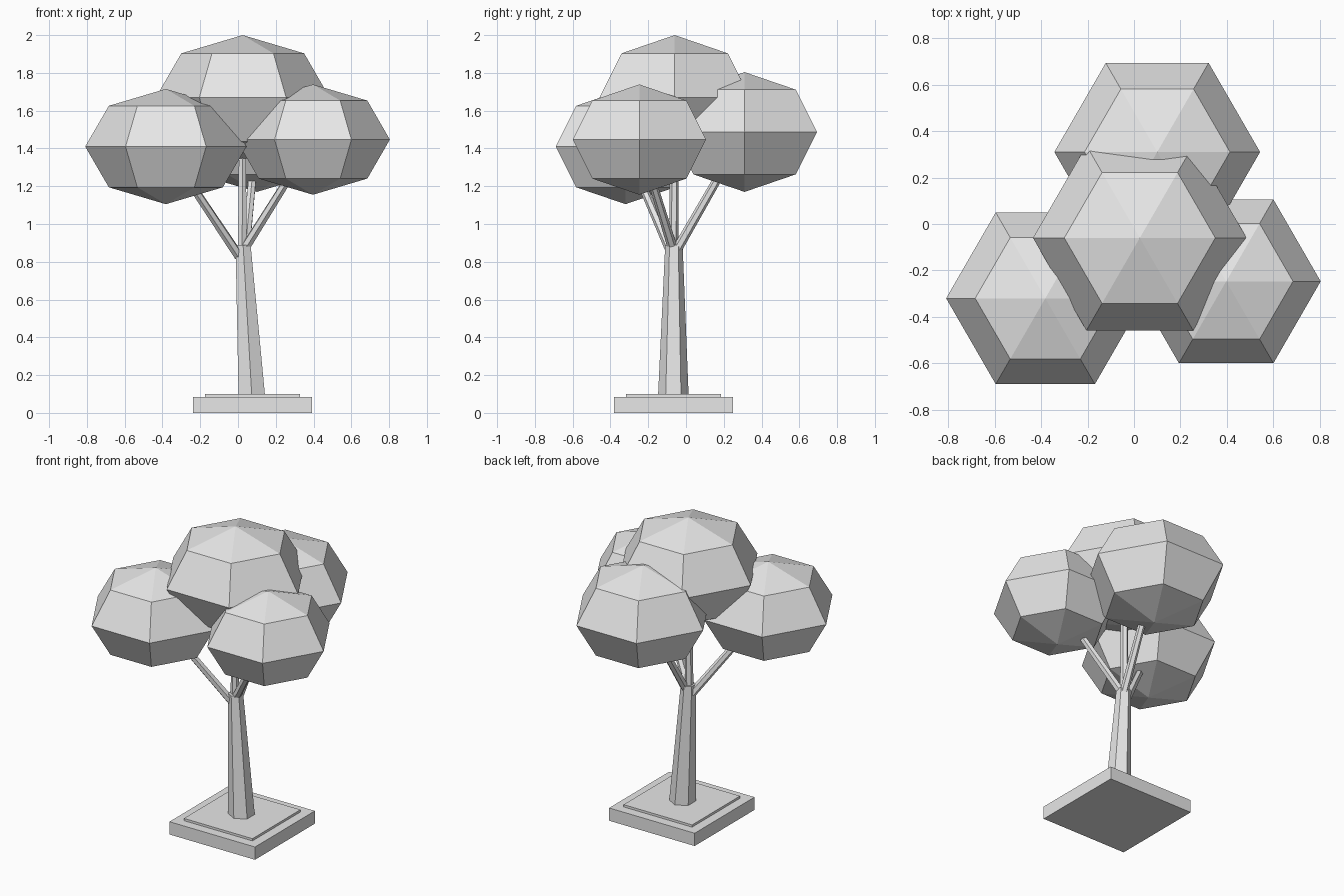
import bpy, bmesh
from math import sin, cos, pi
from mathutils import Vector

cube = bpy.data.objects.get("Cube")
if cube:
    bpy.data.objects.remove(cube)

grey = bpy.data.materials.new("plain_grey")
grey.use_nodes = True
grey.diffuse_color = (0.8, 0.8, 0.8, 1)
grey.node_tree.nodes["Principled BSDF"].inputs["Base Color"].default_value = grey.diffuse_color


def finish(name, bm):
    bmesh.ops.recalc_face_normals(bm, faces=bm.faces)
    mesh = bpy.data.meshes.new(name)
    bm.to_mesh(mesh)
    bm.free()
    mesh.materials.append(grey)
    obj = bpy.data.objects.new(name, mesh)
    bpy.context.collection.objects.link(obj)
    return obj


def slab(name, centre, side, bottom, top):
    bm = bmesh.new()
    bmesh.ops.create_cube(bm, size=1)
    for v in bm.verts:
        v.co = (centre[0] + v.co.x * side, centre[1] + v.co.y * side,
                bottom + (v.co.z + 0.5) * (top - bottom))
    return finish(name, bm)


def canopy(name, centre, radius, height):
    """Hexagonal squashed ball: pole, three rings, pole."""
    bm = bmesh.new()
    c = Vector(centre)
    poles = [bm.verts.new(c + Vector((0, 0, s * height))) for s in (-1, 1)]
    rings = []
    for lat in (-pi / 4, 0, pi / 4):
        rings.append([bm.verts.new(c + Vector((
            radius * cos(lat) * cos(i * pi / 3),
            radius * cos(lat) * sin(i * pi / 3),
            height * sin(lat)))) for i in range(6)])
    for i in range(6):
        j = (i + 1) % 6
        bm.faces.new((poles[0], rings[0][j], rings[0][i]))
        bm.faces.new((poles[1], rings[2][i], rings[2][j]))
        for low, high in zip(rings, rings[1:]):
            bm.faces.new((low[i], low[j], high[j], high[i]))
    return finish(name, bm)


def limb(name, start, end, r1, r2, level_ends=False):
    """Tapered hexagonal rod between two points."""
    start, end = Vector(start), Vector(end)
    axis = Vector((0, 0, 1)) if level_ends else (end - start).normalized()
    side = axis.cross(Vector((1, 0, 0))).normalized()
    other = axis.cross(side)
    bm = bmesh.new()
    rings = [[bm.verts.new(p + r * (side * cos(i * pi / 3) + other * sin(i * pi / 3)))
              for i in range(6)] for p, r in ((start, r1), (end, r2))]
    for i in range(6):
        j = (i + 1) % 6
        bm.faces.new((rings[0][i], rings[0][j], rings[1][j], rings[1][i]))
    for ring in rings:
        bm.faces.new(ring)
    return finish(name, bm)


# Square planter base with a thin raised bed
middle = (0.077, -0.066)
slab("base_slab", middle, 0.63, 0, 0.085)
slab("raised_bed", middle, 0.505, 0.08, 0.1)

# Leaning trunk
limb("trunk", (0.073, -0.067, 0.09), (0.027, -0.064, 0.89), 0.081, 0.046, True)

# Leaf masses, each carried by its own branch: centre, radius, half height, branch root
crowns = {
    "top": ((0.025, -0.06, 1.67), 0.46, 0.33, (0.022, -0.065, 0.86)),
    "front_right": ((-0.382, -0.32, 1.41), 0.427, 0.305, (0.005, -0.07, 0.83)),
    "front_left": ((0.397, -0.247, 1.447), 0.407, 0.292, (0.035, -0.07, 0.87)),
    "back": ((0.1, 0.31, 1.487), 0.443, 0.317, (0.04, -0.045, 0.87)),
}
for name, (centre, radius, height, root) in crowns.items():
    canopy(name + "_canopy", centre, radius, height)
    limb(name + "_branch", root, centre, 0.026, 0.02)
